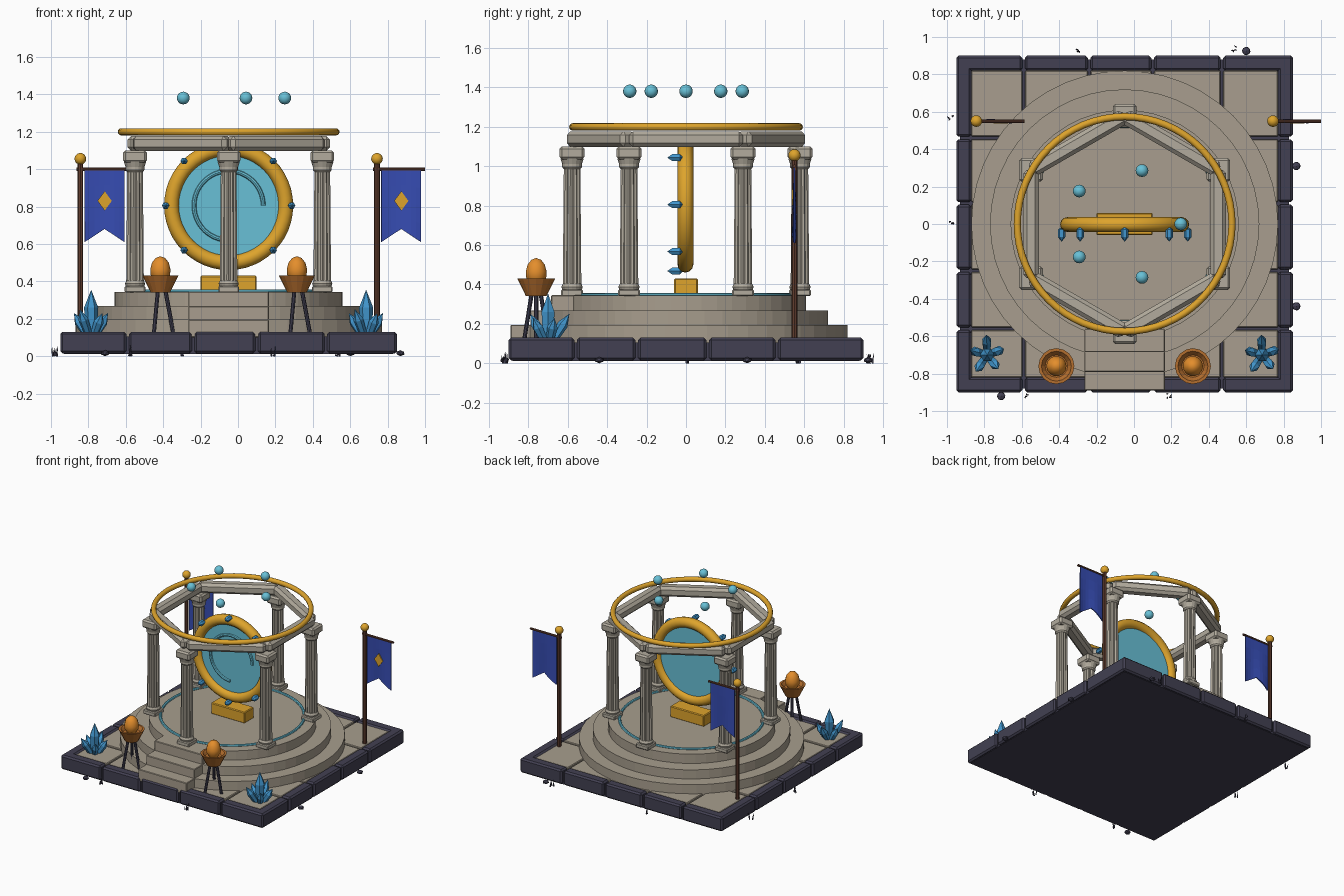
import bpy, bmesh, math, random
from mathutils import Matrix, Vector, Euler

if "Cube" in bpy.data.objects:
    bpy.data.objects.remove(bpy.data.objects["Cube"])

random.seed(4)
CX = -0.05          # centre of the shrine
TAU = math.tau


def material(name, r, g, b):
    m = bpy.data.materials.new(name)
    lin = [((c / 255 + 0.055) / 1.055) ** 2.4 for c in (r, g, b)]
    m.diffuse_color = (*lin, 1)
    m.use_nodes = True
    m.node_tree.nodes["Principled BSDF"].inputs["Base Color"].default_value = m.diffuse_color
    return m


SLATE = material("dark slate", 66, 64, 82)
PAVE = material("warm stone", 168, 158, 142)
STONE = material("pale stone", 178, 171, 157)
GOLD = material("gold", 222, 164, 44)
CYAN = material("glowing cyan", 104, 192, 214)
CRYSTAL = material("crystal blue", 66, 150, 205)
BANNER = material("banner blue", 54, 76, 178)
WOOD = material("dark wood", 98, 62, 48)
FLAME = material("flame orange", 228, 142, 44)
COPPER = material("copper", 180, 110, 46)


def finish(name, bm, mat, loc=(0, 0, 0), rot=(0, 0, 0), smooth=False):
    bmesh.ops.recalc_face_normals(bm, faces=bm.faces)
    me = bpy.data.meshes.new(name)
    bm.to_mesh(me)
    bm.free()
    me.materials.append(mat)
    if smooth:
        me.polygons.foreach_set("use_smooth", [True] * len(me.polygons))
        me.set_sharp_from_angle(angle=math.radians(40))
    ob = bpy.data.objects.new(name, me)
    ob.location, ob.rotation_euler = loc, rot
    bpy.context.collection.objects.link(ob)
    return ob


def box(name, mat, x0, x1, y0, y1, z0, z1, bevel=0.0, rot=0.0):
    bm = bmesh.new()
    bmesh.ops.create_cube(bm, size=1)
    bmesh.ops.scale(bm, vec=(x1 - x0, y1 - y0, z1 - z0), verts=bm.verts)
    if bevel:
        bmesh.ops.bevel(bm, geom=bm.edges[:], offset=bevel, segments=1, affect='EDGES')
    return finish(name, bm, mat, ((x0 + x1) / 2, (y0 + y1) / 2, (z0 + z1) / 2), (0, 0, rot))


def lathe(name, mat, profile, n, loc=(0, 0, 0), rot=(0, 0, 0), smooth=False, flute=1.0):
    """Revolve (radius, height) points; flute < 1 pulls in every other side."""
    bm = bmesh.new()
    rings = []
    for r, z in profile:
        k = 1 if r == 0 else n
        rings.append([bm.verts.new((r * (flute if i % 2 else 1) * math.cos(TAU * i / n),
                                    r * (flute if i % 2 else 1) * math.sin(TAU * i / n), z))
                      for i in range(k)])
    for a, b in zip(rings, rings[1:]):
        for i in range(n):
            j = (i + 1) % n
            f = [a[i % len(a)], a[j % len(a)], b[j % len(b)], b[i % len(b)]]
            bm.faces.new(list(dict.fromkeys(f)))
    for ring in (rings[0], rings[-1]):
        if len(ring) > 1:
            bm.faces.new(ring)
    return finish(name, bm, mat, loc, rot, smooth)


def torus(name, mat, major, minor, loc, rot=(0, 0, 0), n=64, m=12, sweep=TAU):
    bm = bmesh.new()
    full = sweep == TAU
    rings = []
    for i in range(n if full else n + 1):
        a = sweep * i / n
        rings.append([bm.verts.new(((major + minor * math.cos(t)) * math.cos(a),
                                    (major + minor * math.cos(t)) * math.sin(a),
                                    minor * math.sin(t)))
                      for t in (TAU * k / m for k in range(m))])
    for i in range(n):
        a, b = rings[i], rings[(i + 1) % len(rings)]
        for k in range(m):
            bm.faces.new((a[k], a[(k + 1) % m], b[(k + 1) % m], b[k]))
    if not full:
        bm.faces.new(rings[0])
        bm.faces.new(rings[-1])
    return finish(name, bm, mat, loc, rot, True)


def rod(name, mat, p, q, r, n=8):
    p, q = Vector(p), Vector(q)
    rot = (q - p).to_track_quat('Z', 'Y').to_euler()
    return lathe(name, mat, [(r, 0), (r, (q - p).length)], n, p, rot, True)


def ball(name, mat, loc, r):
    bm = bmesh.new()
    bmesh.ops.create_uvsphere(bm, u_segments=16, v_segments=10, radius=r)
    return finish(name, bm, mat, loc, smooth=True)


# Foundation, border blocks and paving
XS = (-0.95, -0.59, -0.24, 0.10, 0.47, 0.85)
YS = (-0.9, -0.56, -0.25, 0.11, 0.46, 0.9)
box("foundation", SLATE, -0.93, 0.83, -0.88, 0.88, 0.012, 0.105)
g = 0.007
for i in range(5):
    x0, x1 = XS[i] + g * (i > 0), XS[i + 1] - g * (i < 4)
    y0, y1 = YS[i] + g * (i > 0), YS[i + 1] - g * (i < 4)
    for s in (-1, 1):
        box("border_block", SLATE, x0, x1, *sorted((s * 0.82, s * 0.9)), 0.015, 0.13, 0.012)
        xa, xb = sorted((CX + s * 0.82, CX + s * 0.9))
        box("border_block", SLATE, xa, xb, y0, y1, 0.015, 0.13, 0.012)
    for j in range(5):
        box("paving_slab", PAVE, max(x0, -0.87), min(x1, 0.77),
            max(YS[j] + g, -0.82), min(YS[j + 1] - g, 0.82), 0.06, 0.122, 0.005)

# Round stepped platform and front stairs
for r, z0, z1 in ((0.82, 0.10, 0.195), (0.72, 0.19, 0.268), (0.61, 0.26, 0.343)):
    lathe("platform_tier", PAVE, [(r, z0), (r, z1)], 48, (CX, 0, 0))
for y, z in ((-0.89, 0.195), (-0.79, 0.268), (-0.685, 0.345)):
    box("stair", PAVE, -0.265, 0.165, y, -0.56, 0.10, z, 0.004)
torus("floor_glow_ring", CYAN, 0.525, 0.011, (CX, 0, 0.345), m=8)

# Six fluted columns joined by beams, gold hoop above
for k in range(6):
    a = math.radians(30 + 60 * k)
    x, y = CX + 0.578 * math.cos(a), 0.578 * math.sin(a)
    h = 0.055
    box("column_plinth", STONE, x - h, x + h, y - h, y + h, 0.34, 0.375, 0.006)
    lathe("column_base", STONE, [(0.05, 0.375), (0.054, 0.388), (0.046, 0.405)], 16, (x, y, 0))
    lathe("column_shaft", STONE, [(0.047, 0.40), (0.042, 0.99)], 24, (x, y, 0), flute=0.84)
    lathe("column_capital", STONE, [(0.042, 0.985), (0.05, 0.995), (0.05, 1.01), (0.06, 1.04)],
          16, (x, y, 0))
    h = 0.063
    box("column_abacus", STONE, x - h, x + h, y - h, y + h, 1.035, 1.10, 0.012)
    b = a + math.radians(30)
    mx, my = CX + 0.5 * math.cos(b), 0.5 * math.sin(b)
    box("beam", STONE, mx - 0.29, mx + 0.29, my - 0.042, my + 0.042, 1.097, 1.177,
        0.02, b + math.pi / 2)
torus("gold_hoop", GOLD, 0.574, 0.019, (CX, 0, 1.199))

# Portal: gold frame, glowing disc, swirl and crystal studs
UP = math.pi / 2
box("portal_pedestal", GOLD, CX - 0.15, CX + 0.15, -0.06, 0.06, 0.34, 0.43, 0.006)
torus("portal_frame", GOLD, 0.305, 0.04, (CX, -0.003, 0.805), (UP, 0, 0), n=48)
lathe("portal_disc", CYAN, [(0.285, -0.01), (0.285, 0.01)], 48, (CX, 0, 0.805), (UP, 0, 0))
torus("portal_swirl", CYAN, 0.185, 0.012, (CX, -0.012, 0.805), (UP, 0, 0), n=40, m=8,
      sweep=TAU * 0.74)
for k in range(8):
    a = TAU * k / 8
    lathe("portal_stud", CRYSTAL, [(0, 0), (0.02, 0.015), (0.02, 0.055), (0, 0.08)], 6,
          (CX + 0.337 * math.cos(a), -0.015, 0.805 + 0.337 * math.sin(a)), (UP, 0, 0))

# Floating orbs
for k in range(5):
    a = TAU * k / 5
    ball("floating_orb", CYAN, (CX + 0.3 * math.cos(a), 0.3 * math.sin(a), 1.38), 0.034)

for s in (-1, 1):
    # Tripod brazier
    x, y = CX + s * 0.365, -0.76
    for k in range(3):
        c, d = math.cos(TAU * k / 3), math.sin(TAU * k / 3)
        rod("brazier_leg", SLATE, (x + 0.07 * c, y + 0.07 * d, 0.12),
            (x + 0.025 * c, y + 0.025 * d, 0.36), 0.011)
    lathe("brazier_bowl", COPPER, [(0.052, 0.34), (0.096, 0.43), (0.08, 0.43), (0.06, 0.405)],
          16, (x, y, 0))
    lathe("flame", FLAME, [(0.03, 0.40), (0.052, 0.435), (0.054, 0.465), (0.045, 0.5),
                           (0.025, 0.525), (0, 0.534)], 14, (x, y, 0), smooth=True)

    # Crystal cluster
    x, y = CX + s * 0.735, -0.70
    shard = lambda r, h: [(r * 0.75, 0), (r, h * 0.6), (0, h)]
    lathe("crystal_spire", CRYSTAL, shard(0.038, 0.24), 6, (x, y, 0.115))
    for k in range(5):
        a = TAU * k / 5 + 0.35
        lathe("crystal_shard", CRYSTAL, shard(0.027, 0.135 + 0.025 * (k % 2)), 6,
              (x + 0.025 * math.cos(a), y + 0.025 * math.sin(a), 0.115),
              (0, 0.55, a))

    # Banner on a pole
    x, y = CX + s * 0.793, 0.55
    rod("banner_pole", WOOD, (x, y, 0.11), (x, y, 1.03), 0.015)
    ball("pole_finial", GOLD, (x, y, 1.055), 0.031)
    rod("banner_crossbar", WOOD, (x - 0.02, y, 1.0), (x + 0.257, y, 1.0), 0.009)
    bm = bmesh.new()
    cols = []
    for i in range(9):
        t = i / 8
        low = 0.61 + 0.07 * (1 - abs(2 * t - 1))
        cols.append([bm.verts.new((x + 0.023 + 0.213 * t,
                                   y + 0.008 * (1 - w) * math.sin(TAU * t),
                                   low + (0.995 - low) * w)) for w in (0, 0.25, 0.5, 0.75, 1)])
    for a, b in zip(cols, cols[1:]):
        for j in range(4):
            bm.faces.new((a[j], b[j], b[j + 1], a[j + 1]))
    cloth = finish("banner_cloth", bm, BANNER)
    solid = cloth.modifiers.new("thickness", 'SOLIDIFY')
    solid.thickness, solid.offset = 0.008, 0
    lathe("banner_emblem", GOLD, [(0.04, 0), (0.04, 0.008)], 4, (x + 0.13, y - 0.004, 0.83),
          (UP, 0, 0)).scale = (0.95, 1.3, 1)

# Pebbles and tufts around the foot
for x, y in ((0.60, 0.925), (0.868, 0.31), (0.868, -0.44), (-0.71, -0.92)):
    bm = bmesh.new()
    bmesh.ops.create_icosphere(bm, subdivisions=1, radius=0.025)
    bmesh.ops.scale(bm, vec=(1, 1, 0.65), verts=bm.verts)
    finish("pebble", bm, SLATE, (x, y, 0.016), (0, 0, x * 5))
for x, y in ((-0.98, 0.57), (-0.975, 0), (-0.3, 0.93), (0.535, 0.935), (-0.57, -0.92),
             (0.19, -0.92)):
    for k in range(4):
        lathe("grass_blade", SLATE, [(0.006, 0), (0, 0.045 + 0.02 * random.random())], 3,
              (x + random.uniform(-0.013, 0.013), y + random.uniform(-0.012, 0.012), 0),
              (random.uniform(-0.25, 0.25), random.uniform(-0.25, 0.25), k))
